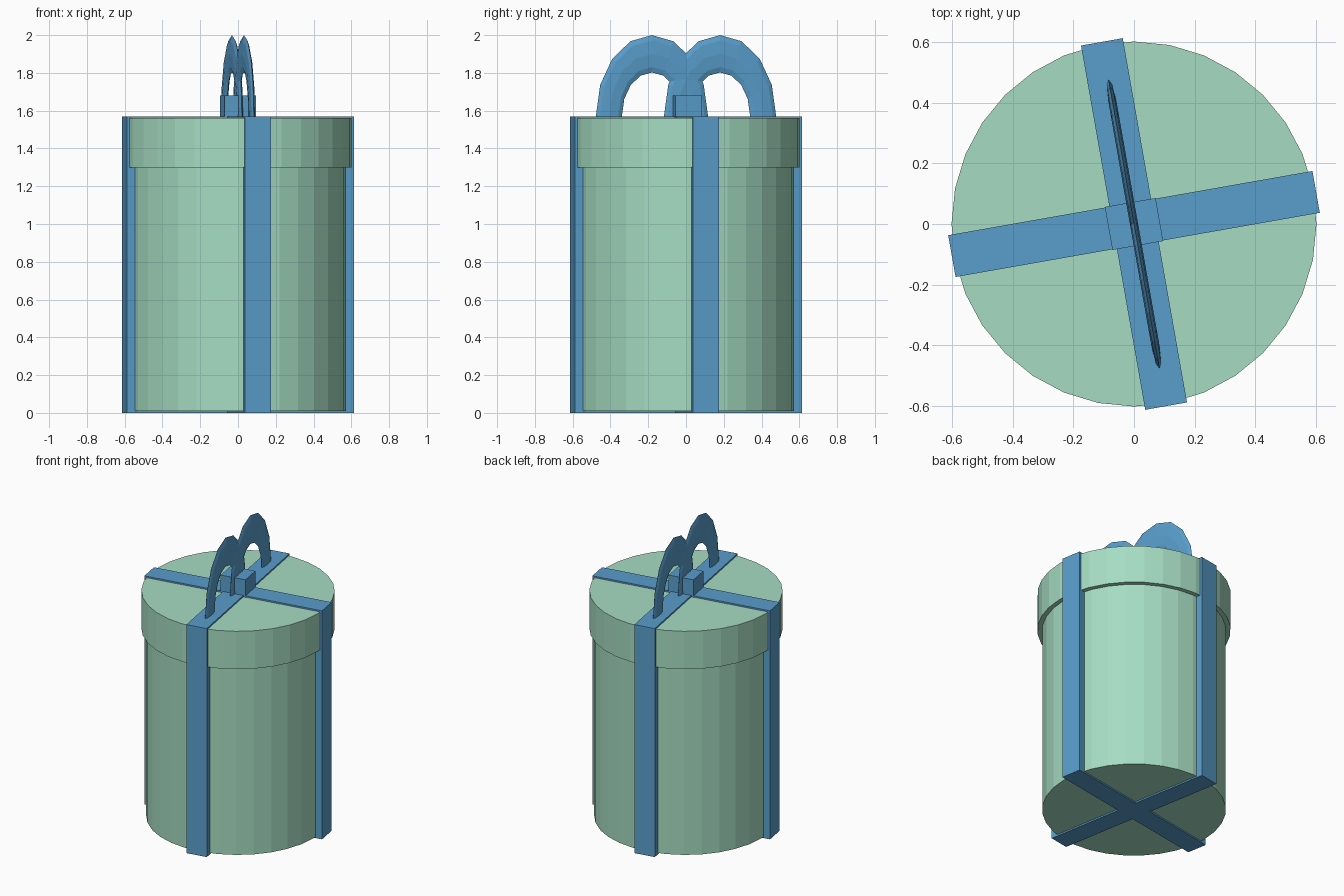
import bpy
from math import radians
from mathutils import Matrix

cube = bpy.data.objects.get("Cube")
if cube:
    bpy.data.objects.remove(cube, do_unlink=True)


def make_material(name, rgb):
    mat = bpy.data.materials.new(name)
    mat.use_nodes = True
    color = (*rgb, 1.0)
    mat.diffuse_color = color
    mat.node_tree.nodes["Principled BSDF"].inputs["Base Color"].default_value = color
    return mat


mint = make_material("mint green", (0.38, 0.72, 0.54))
blue = make_material("ribbon blue", (0.10, 0.34, 0.60))
TURN = Matrix.Rotation(radians(10), 4, "Z")


def finish(name, mat, matrix=None):
    obj = bpy.context.object
    obj.name = name
    obj.data.materials.append(mat)
    if matrix is not None:
        obj.data.transform(matrix)
    return obj


def drum(name, radius, bottom, top):
    bpy.ops.mesh.primitive_cylinder_add(vertices=32, radius=radius, depth=top - bottom)
    finish(name, mint, Matrix.Translation((0, 0, (top + bottom) / 2)))


def box(name, width, depth, bottom, top):
    bpy.ops.mesh.primitive_cube_add(size=1)
    size = Matrix.Diagonal((width, depth, top - bottom, 1))
    finish(name, blue, TURN @ Matrix.Translation((0, 0, (top + bottom) / 2)) @ size)


# Round box and its wider lid
drum("box_body", 0.572, 0.01, 1.31)
drum("box_lid", 0.602, 1.30, 1.56)

# Crossed ribbons wrapped around the box, and the knot
box("ribbon_across", 1.22, 0.14, 0, 1.57)
box("ribbon_along", 0.14, 1.22, 0, 1.57)
box("bow_knot", 0.17, 0.144, 1.56, 1.68)

# Two flat bow loops, stretched upward
for name, side in (("bow_loop_front", -1), ("bow_loop_back", 1)):
    bpy.ops.mesh.primitive_torus_add(major_segments=16, minor_segments=8,
                                     major_radius=0.231, minor_radius=0.07)
    upright = Matrix.Rotation(radians(90), 4, "Z") @ Matrix.Rotation(radians(90), 4, "X")
    finish(name, blue, TURN @ Matrix.Translation((0, side * 0.183, 1.575))
           @ upright @ Matrix.Diagonal((1, 1.412, 0.19, 1)))
